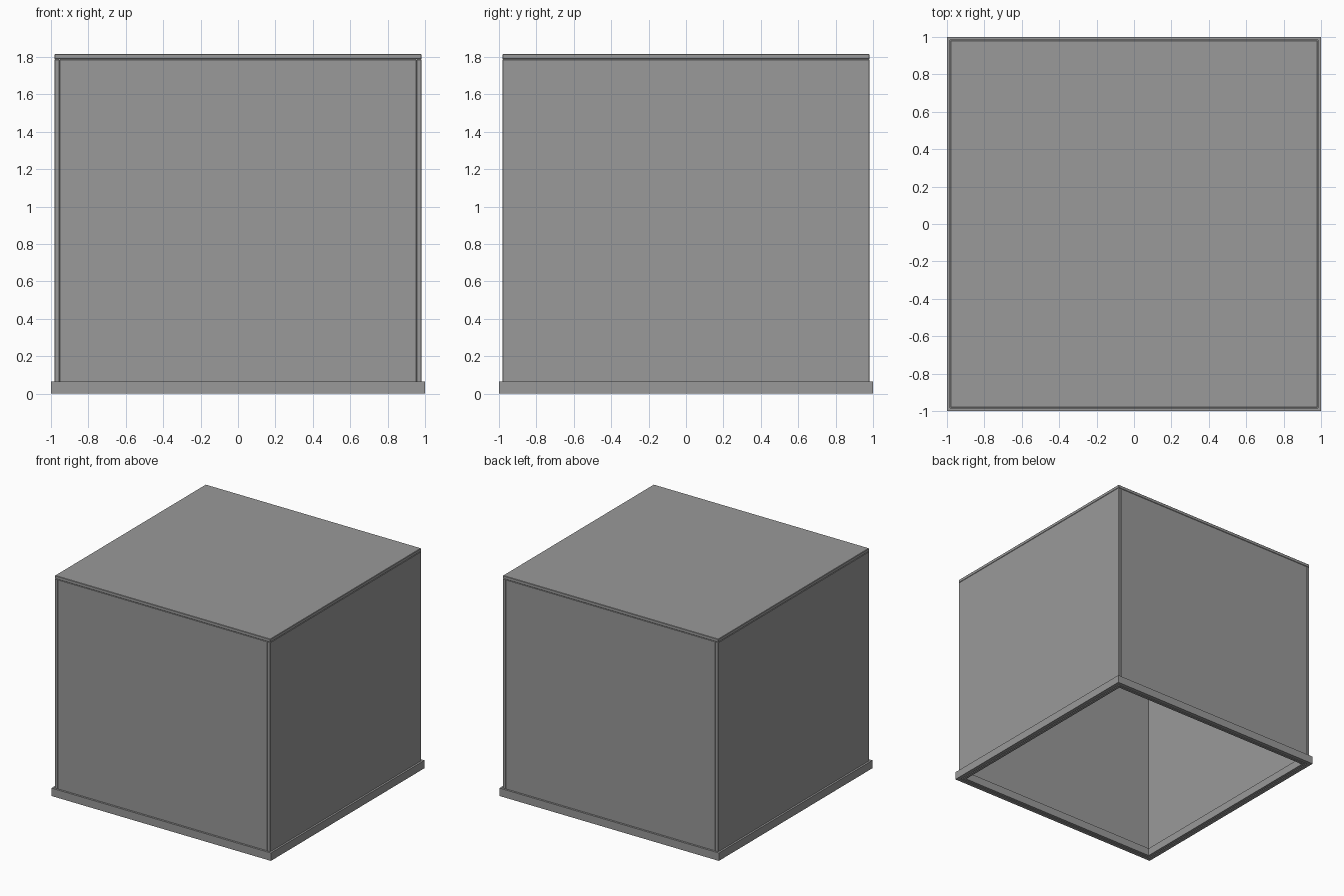
import bpy
import bmesh

if "Cube" in bpy.data.objects:
    bpy.data.objects.remove(bpy.data.objects["Cube"])

# Dark smoked grey shared by every part
grey = bpy.data.materials.new("smoked_grey")
grey.diffuse_color = (0.32, 0.32, 0.32, 1)
grey.use_nodes = True
grey.node_tree.nodes["Principled BSDF"].inputs["Base Color"].default_value = grey.diffuse_color


def panel(name, lo, hi, bevel=0.003):
    """Flat sheet between two corners with finely eased edges."""
    bm = bmesh.new()
    bmesh.ops.create_cube(bm, size=1)
    for v in bm.verts:
        v.co = [(a + b) / 2 + c * (b - a) for a, b, c in zip(lo, hi, v.co)]
    bmesh.ops.bevel(bm, geom=bm.edges[:], offset=bevel, segments=1,
                    profile=0.5, affect='EDGES')
    return finish(bm, name)


def square_ring(name, profile):
    """Sweep a closed (half-width, z) profile around a square with mitred corners."""
    bm = bmesh.new()
    loops = [[bm.verts.new((sx * r, sy * r, z)) for r, z in profile]
             for sx, sy in ((-1, -1), (1, -1), (1, 1), (-1, 1))]
    n = len(profile)
    for i in range(4):
        a, b = loops[i], loops[(i + 1) % 4]
        for j in range(n):
            k = (j + 1) % n
            bm.faces.new((a[j], b[j], b[k], a[k]))
    return finish(bm, name)


def finish(bm, name):
    bmesh.ops.recalc_face_normals(bm, faces=bm.faces[:])
    mesh = bpy.data.meshes.new(name)
    bm.to_mesh(mesh)
    bm.free()
    mesh.materials.append(grey)
    obj = bpy.data.objects.new(name, mesh)
    bpy.context.collection.objects.link(obj)
    return obj


OUT, INN = 0.982, 0.955     # outer and inner faces of the sheets
LOW, TOP = 0.03, 1.788      # sheet bottom (seated in the frame) and top

# Open base frame: outer lip, slot for the sheets, thin groove underneath
square_ring("base_frame", [
    (1.0, 0), (1.0, 0.065), (0.984, 0.065), (0.984, LOW), (0.953, LOW),
    (0.953, 0.065), (0.94, 0.065), (0.94, 0), (0.962, 0), (0.962, 0.012),
    (0.969, 0.012), (0.969, 0)])

# Side sheets run full depth; front and back sheets fit between them
for s, side, face in ((-1, "left", "front"), (1, "right", "back")):
    a, b = sorted((s * INN, s * OUT))
    panel(side + "_panel", (a, -OUT, LOW), (b, OUT, TOP))
    panel(face + "_panel", (-INN, a, LOW), (INN, b, TOP))

# Lid sheet resting on the four walls
panel("top_panel", (-OUT, -OUT, TOP), (OUT, OUT, 1.815))
